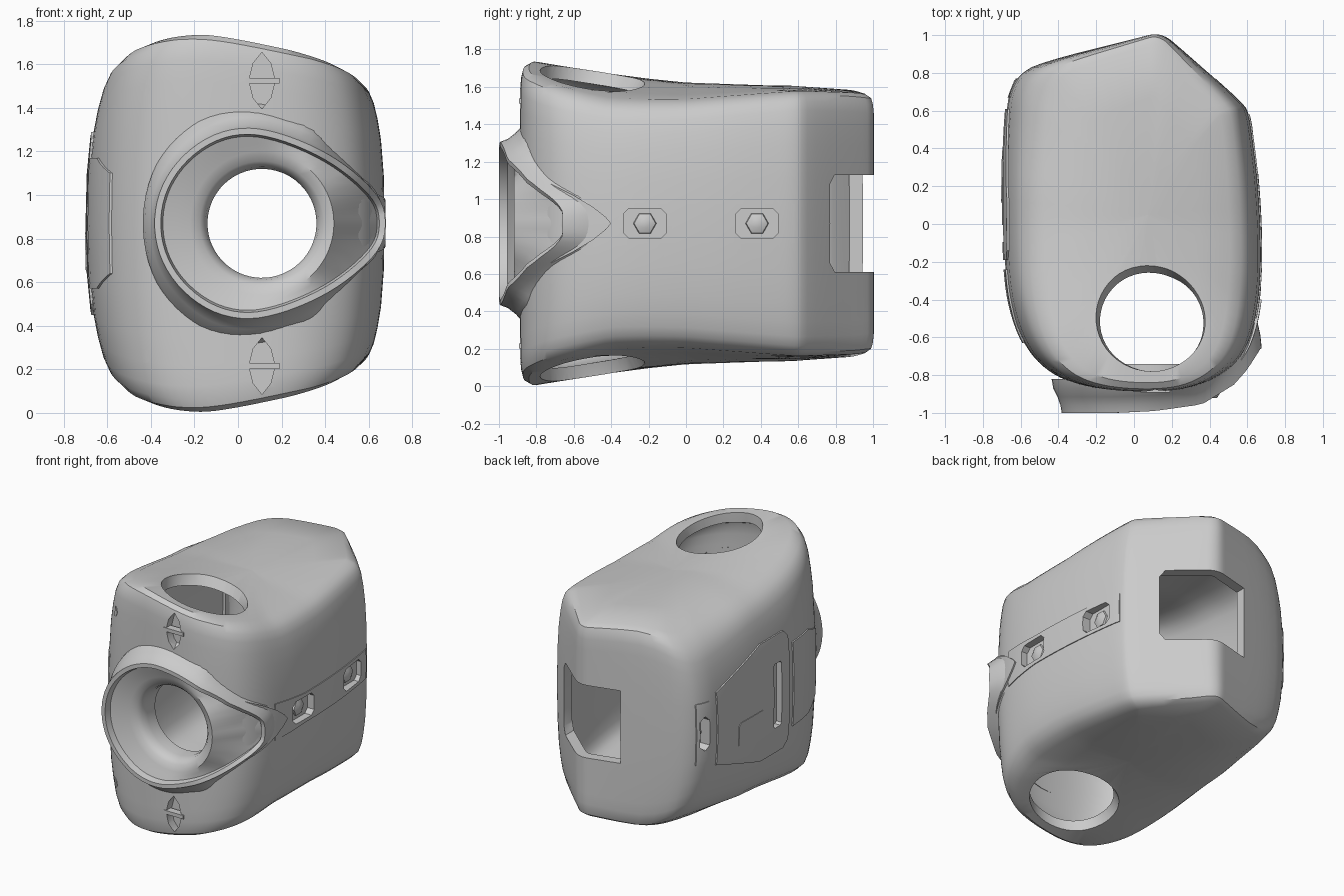
import bpy, bmesh, math
from mathutils import Vector

if "Cube" in bpy.data.objects:
    bpy.data.objects.remove(bpy.data.objects["Cube"])

ZC = 0.87   # mirror plane height
CX = 0.11   # x of all the openings


def interp(tab, t):
    if t <= tab[0][0]:
        return tab[0][1]
    for (a, va), (b, vb) in zip(tab, tab[1:]):
        if t <= b:
            return va + (vb - va) * (t - a) / (b - a)
    return tab[-1][1]


def chaikin(pts, n=2):
    for _ in range(n):
        out = []
        for i, p in enumerate(pts):
            q = pts[(i + 1) % len(pts)]
            out += [p.lerp(q, 0.25), p.lerp(q, 0.75)]
        pts = out
    return pts


def normals(pts):
    """Outward 2D normals of a counter-clockwise loop."""
    n = len(pts)
    res = []
    for i in range(n):
        t = pts[(i + 1) % n] - pts[i - 1]
        res.append(Vector((t.y, -t.x)).normalized())
    return res


def loft(name, rings, cap=True):
    bm = bmesh.new()
    vs = [[bm.verts.new(p) for p in r] for r in rings]
    n = len(rings[0])
    for a, b in zip(vs, vs[1:]):
        for i in range(n):
            j = (i + 1) % n
            bm.faces.new((a[i], a[j], b[j], b[i]))
    if cap:
        bm.faces.new(vs[0])
        bm.faces.new(vs[-1])
    bmesh.ops.recalc_face_normals(bm, faces=bm.faces)
    me = bpy.data.meshes.new(name)
    bm.to_mesh(me)
    bm.free()
    ob = bpy.data.objects.new(name, me)
    bpy.context.collection.objects.link(ob)
    return ob


def prism(name, poly, axis, a, b):
    """Extrude a 2D polygon along x (poly = y,z) or y (poly = x,z)."""
    if axis == 'x':
        return loft(name, [[(t, u, v) for u, v in poly] for t in (a, b)])
    return loft(name, [[(u, t, v) for u, v in poly] for t in (a, b)])


def circle(cx, cy, r, n=48):
    return [(cx + r * math.cos(2 * math.pi * i / n), cy + r * math.sin(2 * math.pi * i / n)) for i in range(n)]


def boolean(ob, tool, op='DIFFERENCE', keep=False):
    m = ob.modifiers.new("cut", 'BOOLEAN')
    m.operation, m.object, m.solver = op, tool, 'EXACT'
    bpy.context.view_layer.objects.active = ob
    bpy.ops.object.modifier_apply(modifier=m.name)
    if not keep:
        bpy.data.objects.remove(tool)


# Body: plan outline lofted through a barrel profile, mirrored about ZC
PLAN = chaikin([Vector(p) for p in [
    (.11, 1.008), (.03, .988), (-.5, .855), (-.61, .79), (-.66, .7), (-.677, .58), (-.69, .3), (-.69, 0),
    (-.68, -.3), (-.64, -.5), (-.57, -.66), (-.47, -.77), (-.34, -.84), (-.15, -.88), (.11, -.89), (.3, -.87),
    (.45, -.81), (.56, -.72), (.63, -.58), (.67, -.35), (.675, -.1), (.66, .2), (.63, .45), (.61, .58),
    (.58, .64), (.22, .955), (.17, .993)]])
PLAN_N = normals(PLAN)
CREST = [(-.82, .867), (-.6, .837), (-.4, .8), (-.2, .775), (0, .755), (.3, .745), (.6, .735), (.9, .712), (1, .695)]
PROFILE = [(0, 1, 1), (.35, .993, 1), (.6, .972, 1), (.75, .945, 1), (.86, .915, 1), (.93, .88, .995),
           (.975, .82, .985), (1, .72, .95), (1, .45, .65), (1, .2, .3), (1, .01, .01)]


def half_height(x, y):
    h, u = interp(CREST, y), x + .2
    if u > 0:   # long fall to the right
        return h - interp([(-.4, .23), (.6, .05)], y) * (math.hypot(u, .15) - .15)
    return h - interp([(-.4, .3), (.2, .5), (.8, 1.1)], y) * u ** 2


def body_solid(name, d):
    rings = []
    for sgn, prof in ((-1, PROFILE[::-1]), (1, PROFILE[1:])):
        for h, sx, sy in prof:
            ring = []
            for p, n in zip(PLAN, PLAN_N):
                q = p + n * d
                x, y = .08 + (q.x - .08) * sx, .05 + (q.y - .05) * sy
                ring.append((x, y, ZC + sgn * h * (half_height(x, y) + d)))
            rings.append(ring)
    return loft(name, rings)


parts = []
body = body_solid("housing_shell", 0)
boolean(body, body_solid("cavity", -.07))
parts.append(body)

# Front bore and rear window
boolean(body, prism("bore", circle(CX, ZC, .31), 'y', -1.2, -.7))
boolean(body, prism("window", [(-.14, .61), (.4, .61), (.43, .66), (.43, 1.08), (.4, 1.13), (-.14, 1.13)],
                    'y', .65, 1.2))

# Flared round openings above and below, and the front slits with cross bars
for s in (1, -1):
    rings = []
    for dz, r, cy in ((.4, .258, -.525), (.66, .258, -.525), (.78, .29, -.49), (1.0, .33, -.45)):
        rings.append([(x, y, ZC + s * dz) for x, y in circle(CX - (r - .258) * .4, cy, r)])
    boolean(body, loft("port", rings))
    z = ZC + s * .655
    slit = [(.11, z - .13), (.15, z - .08), (.17, z), (.15, z + .08), (.11, z + .13),
            (.07, z + .08), (.05, z), (.07, z - .08)]
    boolean(body, prism("slit", slit, 'y', -1.1, -.825))
    parts.append(prism("slit_bar", [(.035, z - .013), (.19, z - .013), (.19, z + .013), (.035, z + .013)],
                       'y', -.892, -.84))


# Skin plates: a prism trimmed by a slightly inflated body
def plate(name, poly, axis, a, b, d):
    ob = prism(name, poly, axis, a, b)
    boolean(ob, body_solid("inflated", d), 'INTERSECT')
    parts.append(ob)
    return ob


def mirrored(half):
    """Close a (u, dz) half outline by mirroring about ZC."""
    return [(u, ZC + w) for u, w in half] + [(u, ZC - w) for u, w in half[::-1] if w]


def octagon(u, v, w, h, c):
    return [(u - w + c, v - h), (u + w - c, v - h), (u + w, v - h + c), (u + w, v + h - c),
            (u + w - c, v + h), (u - w + c, v + h), (u - w, v + h - c), (u - w, v - h + c)]


side_panel = plate("side_panel", mirrored([(.61, .26), (.12, .42), (-.14, .42), (-.19, .37)]), 'x', -.9, -.64, .01)
hatch = plate("panel_hatch", octagon(.25, .74, .14, .09, .02), 'x', -.9, -.645, .014)
rear_plate = plate("rear_corner_plate", octagon(.72, ZC, .05, .22, .005), 'x', -.9, -.57, .006)
badge = plate("front_corner_plate", mirrored([(-.24, .3), (-.46, .3), (-.63, .23)]), 'x', -.9, -.53, .01)
band = plate("side_band", mirrored([(-.5, .13), (-.2, .105), (.58, .105)]), 'x', .575, .9, .006)
tip = plate("collar_tip", mirrored([(-.74, .22), (-.6, .15), (-.5, .09), (-.43, .035), (-.4, 0)]), 'x', .5, .9, .016)
for s in (1, -1):
    plate("front_plug", circle(-.44, ZC + s * .615, .036, 16), 'y', -1, -.77, .004)

# Recessed pockets with faceted fasteners
for y, x, tool_w, h, targets, s in ((-.22, .625, .115, .08, (body, band), 1), (.38, .595, .115, .08, (body, band), 1),
                                    (.715, -.59, .035, .12, (body, rear_plate), -1)):
    pocket = prism("pocket", octagon(y, ZC, tool_w, h, .03), 'x', x, x + s * .3)
    for t in targets:
        boolean(t, pocket, keep=True)
    bpy.data.objects.remove(pocket)
    r = min(tool_w, h) * .8
    parts.append(loft("fastener", [[(x + s * dx, u, v) for u, v in circle(y, ZC, r * k, 6)]
                                   for dx, k in ((-.005, 1), (.012, .9), (.025, .4))]))
slot = prism("slot", octagon(-.05, .87, .045, .23, .015), 'x', -.65, -.95)
for t in (body, side_panel):
    boolean(t, slot, keep=True)
bpy.data.objects.remove(slot)

# Front collar: egg-shaped lip wrapping the right corner, dished into the bore
half = [(.682, 0), (.66, .11), (.55, .225), (.4, .33), (.2, .415), (.03, .445), (-.13, .405), (-.27, .3),
        (-.36, .16), (-.39, 0)]
egg = chaikin([Vector(p) for p in half] + [Vector((x, -z)) for x, z in half[-2:0:-1]])
egg_n = normals(egg)
LIP = [(-.1, -1), (.11, -.99), (.36, -.955), (.53, -.85), (.6, -.77), (.67, -.66)]
rings = []
for off, dy in ((.12, .18), (.1, .13), (.05, .085), (.015, .04), (0, 0), (-.028, 0), (-.038, .045)):
    ring = []
    for e, n in zip(egg, egg_n):
        dx, dz, y = n.x * off, n.y * off, interp(LIP, e.x) + dy
        if off > 0:
            t = min(max((e.x - .3) / .25, 0), 1)    # right end sweeps back into the side
            dx = dx * (1 - t) - .5 * off * t
            y += .8 * dy * t
            if n.x < 0:                             # left end drops steeply
                dx *= .45
        ring.append((e.x + dx, y, ZC + e.y + dz))
    rings.append(ring)
dish = rings[-1]


def bore_ring(r, y):
    ring = []
    for e in egg:
        a = math.atan2(e.y, e.x - CX)
        ring.append((CX + r * math.cos(a), y, ZC + r * math.sin(a)))
    return ring


rim = bore_ring(.33, -.92)
rings.append([Vector(a).lerp(Vector(b), .5) for a, b in zip(dish, rim)])
rings.append(rim)
for r, y in ((.285, -.905), (.26, -.875), (.25, -.83), (.25, -.74), (.31, -.74), (.31, -.8)):
    rings.append(bore_ring(r, y))
parts.append(loft("front_collar", rings, cap=False))

# Smooth shading with crisp edges
bpy.ops.object.select_all(action='DESELECT')
for ob in parts:
    ob.select_set(True)
bpy.context.view_layer.objects.active = body
bpy.ops.object.shade_smooth_by_angle(angle=math.radians(32))
